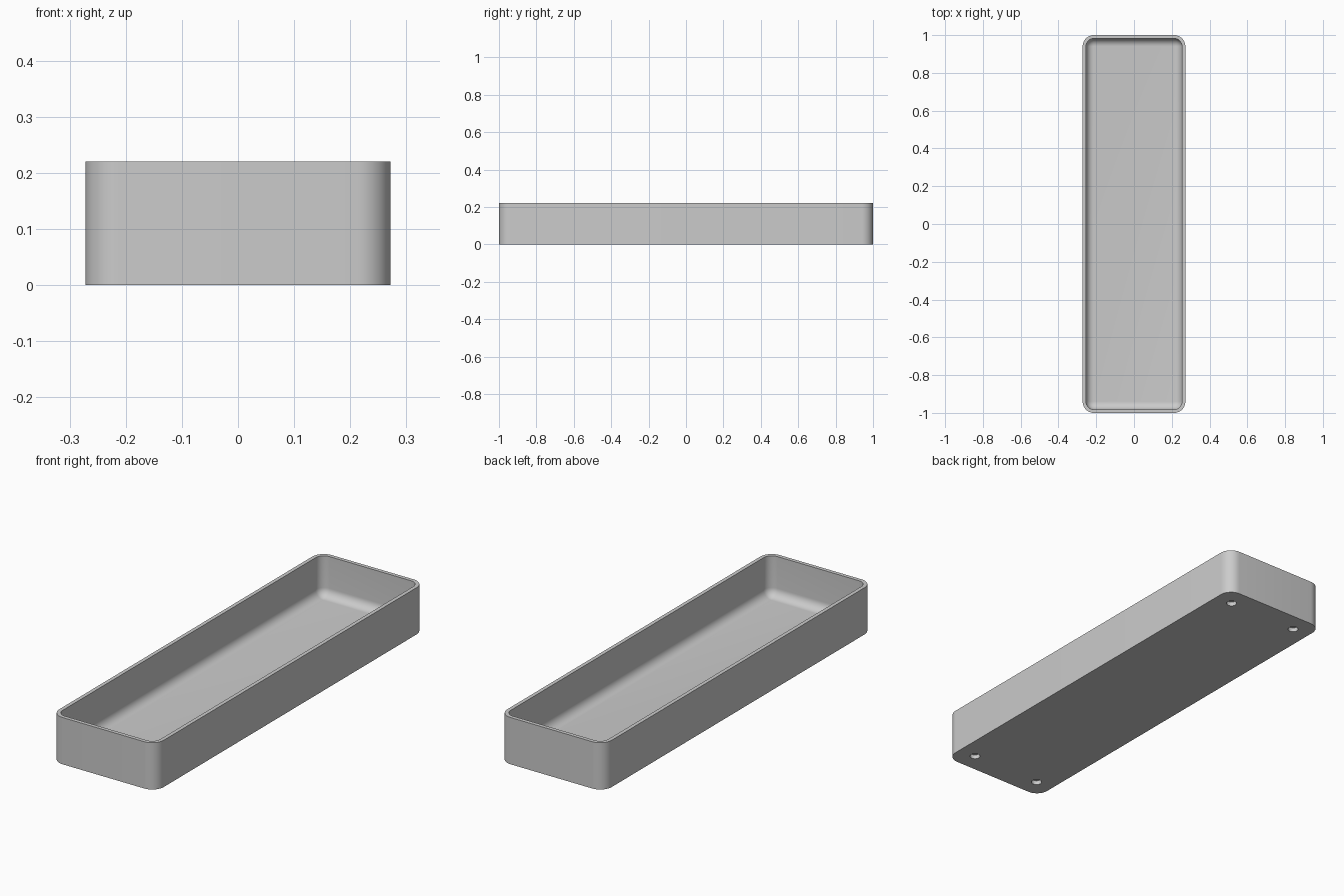
import bpy
import bmesh
from math import sin, cos, pi, radians

if "Cube" in bpy.data.objects:
    bpy.data.objects.remove(bpy.data.objects["Cube"], do_unlink=True)

HALF_X, HALF_Y, HEIGHT = 0.272, 1.0, 0.22
CORNER, WALL, FLOOR, FILLET = 0.06, 0.018, 0.03, 0.041
STEPS = 10

grey = bpy.data.materials.new("plain grey")
grey.use_nodes = True
colour = (0.6, 0.6, 0.6, 1)
grey.diffuse_color = colour
grey.node_tree.nodes["Principled BSDF"].inputs["Base Color"].default_value = colour


def rounded_ring(bm, inset, z):
    """Rounded rectangle of vertices, moved inward by the inset."""
    radius = CORNER - inset
    ring = []
    for quarter, (sx, sy) in enumerate([(1, 1), (-1, 1), (-1, -1), (1, -1)]):
        for i in range(STEPS + 1):
            a = (quarter + i / STEPS) * pi / 2
            ring.append(bm.verts.new((sx * (HALF_X - CORNER) + radius * cos(a),
                                      sy * (HALF_Y - CORNER) + radius * sin(a), z)))
    return ring


# Tray section: outer wall, flat rim, inner wall, floor fillet
section = [(0, 0), (0, HEIGHT), (WALL, HEIGHT)]
for i in range(STEPS + 1):
    a = i / STEPS * pi / 2
    section.append((WALL + FILLET * (1 - cos(a)), FLOOR + FILLET * (1 - sin(a))))

bm = bmesh.new()
rings = [rounded_ring(bm, inset, z) for inset, z in section]
for low, high in zip(rings, rings[1:]):
    for i in range(len(low)):
        j = (i + 1) % len(low)
        bm.faces.new((low[i], low[j], high[j], high[i]))
bm.faces.new(rings[0][::-1])
bm.faces.new(rings[-1])
bmesh.ops.recalc_face_normals(bm, faces=bm.faces)
mesh = bpy.data.meshes.new("tray")
bm.to_mesh(mesh)
bm.free()
mesh.materials.append(grey)
tray = bpy.data.objects.new("tray", mesh)
bpy.context.collection.objects.link(tray)

# Four round blind holes under the corners
for x in (-0.183, 0.183):
    for y in (-0.909, 0.909):
        bpy.ops.mesh.primitive_cylinder_add(vertices=32, radius=0.023, depth=0.04,
                                            location=(x, y, 0))
        cutter = bpy.context.object
        cutter.name = "hole_cutter"
        cutter.hide_render = True
        cutter.data.materials.append(grey)
        cut = tray.modifiers.new("foot hole", "BOOLEAN")
        cut.operation = "DIFFERENCE"
        cut.solver = "EXACT"
        cut.object = cutter
        bpy.ops.object.select_all(action="DESELECT")
        tray.select_set(True)
        bpy.context.view_layer.objects.active = tray
        bpy.ops.object.modifier_apply(modifier=cut.name)
        bpy.data.objects.remove(cutter, do_unlink=True)

bpy.ops.object.shade_smooth_by_angle(angle=radians(30))
